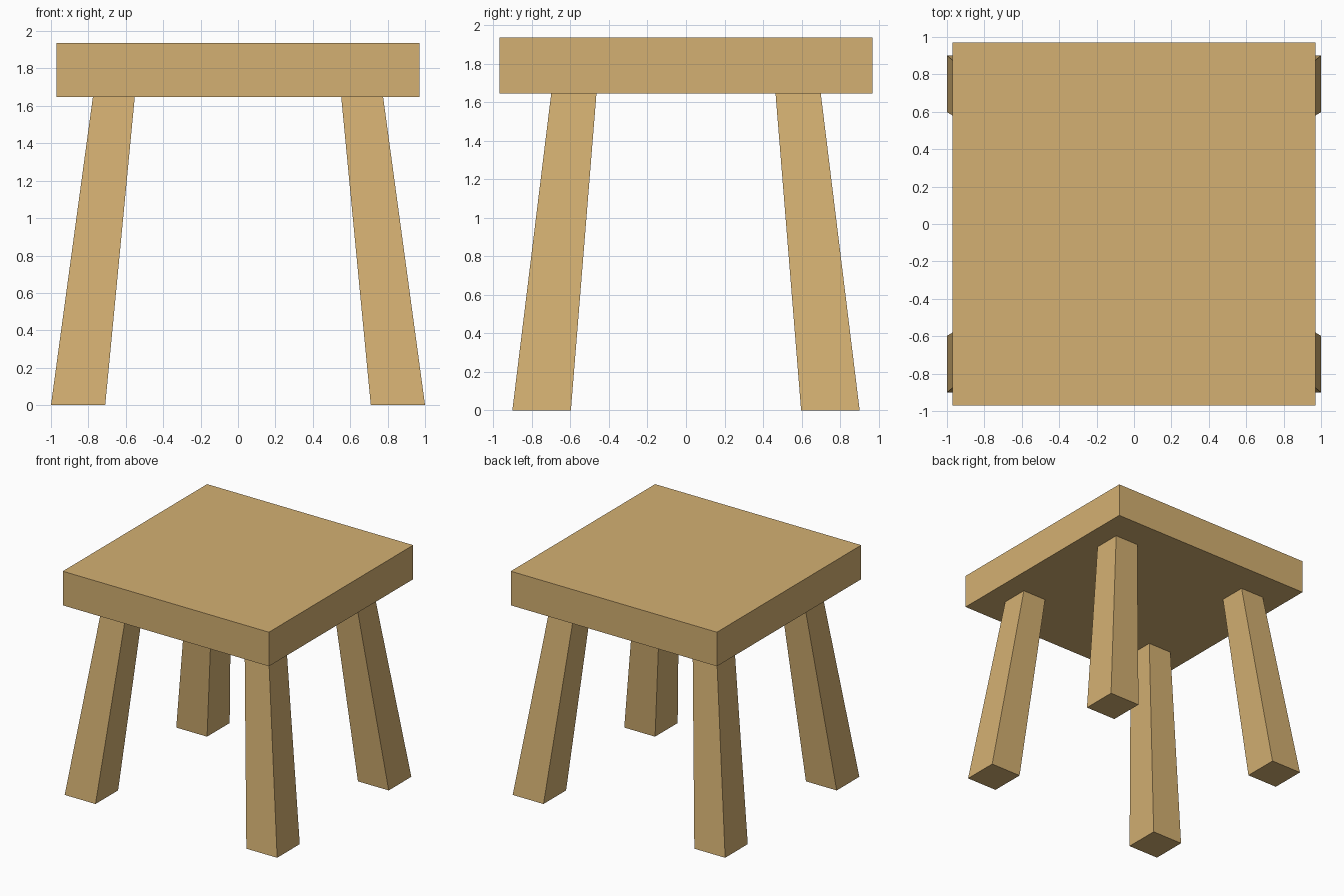
import bpy, bmesh

if "Cube" in bpy.data.objects:
    bpy.data.objects.remove(bpy.data.objects["Cube"])

wood = bpy.data.materials.new("light_wood")
wood.diffuse_color = (0.658, 0.434, 0.168, 1.0)
wood.use_nodes = True
wood.node_tree.nodes["Principled BSDF"].inputs["Base Color"].default_value = wood.diffuse_color

SEAT_BOTTOM, SEAT_TOP = 1.647, 1.937


def tapered_box(name, low, high, z0, z1):
    """Box between two rectangles (x0, x1, y0, y1) at heights z0 and z1."""
    bm = bmesh.new()
    rings = []
    for (x0, x1, y0, y1), z in ((low, z0), (high, z1)):
        rings.append([bm.verts.new((x, y, z))
                      for x, y in ((x0, y0), (x1, y0), (x1, y1), (x0, y1))])
    bottom, top = rings
    bm.faces.new(bottom[::-1])
    bm.faces.new(top)
    for i in range(4):
        j = (i + 1) % 4
        bm.faces.new((bottom[i], bottom[j], top[j], top[i]))
    bmesh.ops.recalc_face_normals(bm, faces=bm.faces)
    mesh = bpy.data.meshes.new(name)
    bm.to_mesh(mesh)
    bm.free()
    mesh.materials.append(wood)
    obj = bpy.data.objects.new(name, mesh)
    bpy.context.collection.objects.link(obj)
    return obj


def span(sign, near, far):
    return tuple(sorted((sign * near, sign * far)))


# Thick square seat
seat = (-0.97, 0.97, -0.97, 0.97)
tapered_box("seat", seat, seat, SEAT_BOTTOM, SEAT_TOP)

# Four splayed legs, wider at the foot
for side, sx in (("left", -1), ("right", 1)):
    for end, sy in (("front", -1), ("back", 1)):
        tapered_box(f"{end}_{side}_leg",
                    span(sx, 0.71, 1.0) + span(sy, 0.598, 0.902),
                    span(sx, 0.552, 0.776) + span(sy, 0.465, 0.70),
                    0.0, SEAT_BOTTOM)
